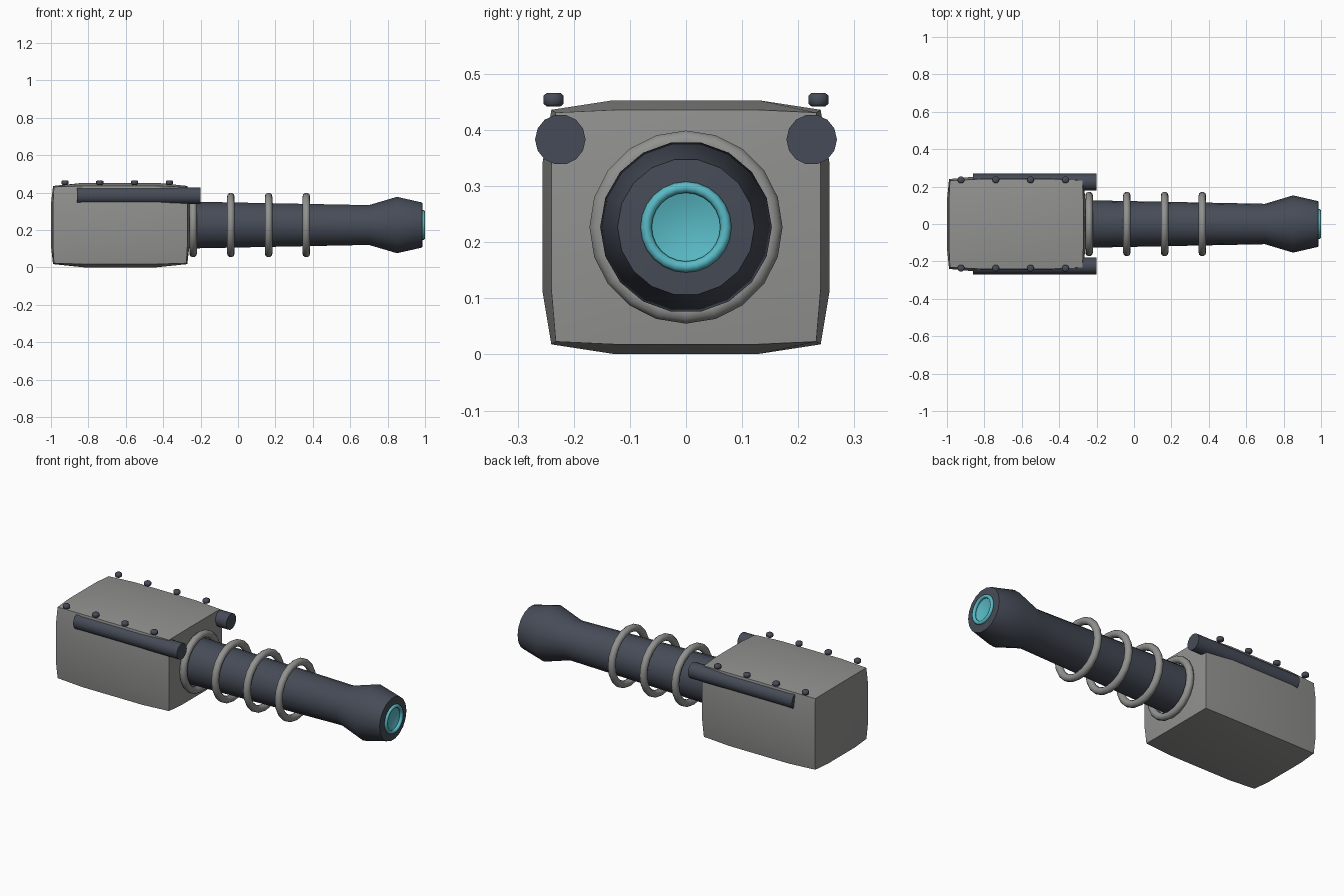
import bpy, bmesh, math
from mathutils import Vector

if "Cube" in bpy.data.objects:
    bpy.data.objects.remove(bpy.data.objects["Cube"])

AXIS_Z = 0.227  # height of the barrel axis


def material(name, rgb):
    m = bpy.data.materials.new(name)
    m.diffuse_color = (*rgb, 1)
    m.use_nodes = True
    m.node_tree.nodes["Principled BSDF"].inputs["Base Color"].default_value = m.diffuse_color
    return m


GREY = material("warm grey metal", (0.285, 0.285, 0.28))
DARK = material("dark slate metal", (0.061, 0.071, 0.095))
CYAN = material("cyan glow", (0.10, 0.49, 0.56))


def finish(bm, name, mat, angle=30):
    bmesh.ops.remove_doubles(bm, verts=bm.verts, dist=1e-5)
    bmesh.ops.recalc_face_normals(bm, faces=bm.faces)
    me = bpy.data.meshes.new(name)
    bm.to_mesh(me)
    bm.free()
    me.materials.append(mat)
    ob = bpy.data.objects.new(name, me)
    bpy.context.collection.objects.link(ob)
    bpy.ops.object.select_all(action='DESELECT')
    ob.select_set(True)
    bpy.context.view_layer.objects.active = ob
    bpy.ops.object.shade_smooth_by_angle(angle=math.radians(angle))
    return ob


def revolve(name, profile, mat, sides, origin, axis='X', closed=False, angle=30):
    """Spin (along, radius) points round the given axis."""
    bm = bmesh.new()
    rings = []
    for a, r in profile:
        ring = []
        for i in range(sides):
            t = 2 * math.pi * i / sides
            c, s = r * math.cos(t), r * math.sin(t)
            p = (a, c, s) if axis == 'X' else (c, s, a)
            ring.append(bm.verts.new(Vector(origin) + Vector(p)))
        rings.append(ring)
    pairs = list(zip(rings, rings[1:]))
    if closed:
        pairs.append((rings[-1], rings[0]))
    for p, q in pairs:
        for i in range(sides):
            j = (i + 1) % sides
            bm.faces.new((p[i], p[j], q[j], q[i]))
    if not closed:
        bm.faces.new(rings[0])
        bm.faces.new(rings[-1])
    return finish(bm, name, mat, angle)


def ring_profile(major, minor, n=10):
    return [(minor * math.cos(2 * math.pi * k / n),
             major + minor * math.sin(2 * math.pi * k / n)) for k in range(n)]


# Housing: a box whose six sides bulge slightly
bm = bmesh.new()
steps = (-1, -0.54, 0.54, 1)


def bulge(t):
    return 1 if abs(t) < 0.9 else 0


def housing_point(u, v, w):
    fu, fv, fw = bulge(u), bulge(v), bulge(w)
    x = -0.63 + u * (0.354 + 0.005 * (fv + fw) + 0.006 * fv * fw)
    y = v * (0.232 + 0.008 * (fu + fw) + 0.008 * fu * fw)
    z = AXIS_Z + w * (0.204 + 0.005 * (fu + fv) + 0.012 * fu * fv)
    return x, y, z


for axis in range(3):
    for side in (-1, 1):
        for i in range(3):
            for j in range(3):
                quad = []
                for a, b in ((i, j), (i + 1, j), (i + 1, j + 1), (i, j + 1)):
                    p = [steps[a], steps[b]]
                    p.insert(axis, side)
                    quad.append(bm.verts.new(housing_point(*p)))
                bm.faces.new(quad)
finish(bm, "housing", GREY, 40)

# Barrel with a flared muzzle and a shallow recess in its end
barrel = [(-0.30, 0.128), (-0.2, 0.126), (0.70, 0.108), (0.85, 0.153),
          (0.985, 0.122), (0.988, 0.072), (0.955, 0.068)]
revolve("barrel", barrel, DARK, 18, (0, 0, AXIS_Z), angle=32)

# Glowing rim and dished lens in the muzzle
revolve("muzzle_rim", ring_profile(0.071, 0.010, 8), CYAN, 24,
        (0.990, 0, AXIS_Z), closed=True, angle=60)
revolve("muzzle_lens", [(0.960, 0.067), (0.984, 0.067), (0.977, 0.045), (0.973, 0.02),
                        (0.972, 0.004)], CYAN, 24, (0, 0, AXIS_Z), angle=40)

# Coil rings round the barrel
for k in range(4):
    revolve(f"coil_ring_{k + 1}", ring_profile(0.153, 0.020), GREY, 20,
            (-0.24 + 0.2017 * k, 0, AXIS_Z), closed=True, angle=60)

# Side tubes and the bolts above them
for side, label in ((-1, "front"), (1, "back")):
    revolve(f"{label}_tube", [(-0.86, 0.045), (-0.2, 0.045)], DARK, 14,
            (0, side * 0.224, 0.383), angle=32)
    for k in range(4):
        revolve(f"{label}_bolt_{k + 1}",
                [(-0.012, 0.013), (-0.007, 0.019), (0.007, 0.019), (0.012, 0.013)],
                DARK, 10, (-0.925 + 0.186 * k, side * 0.236, 0.454), axis='Z', angle=50)
